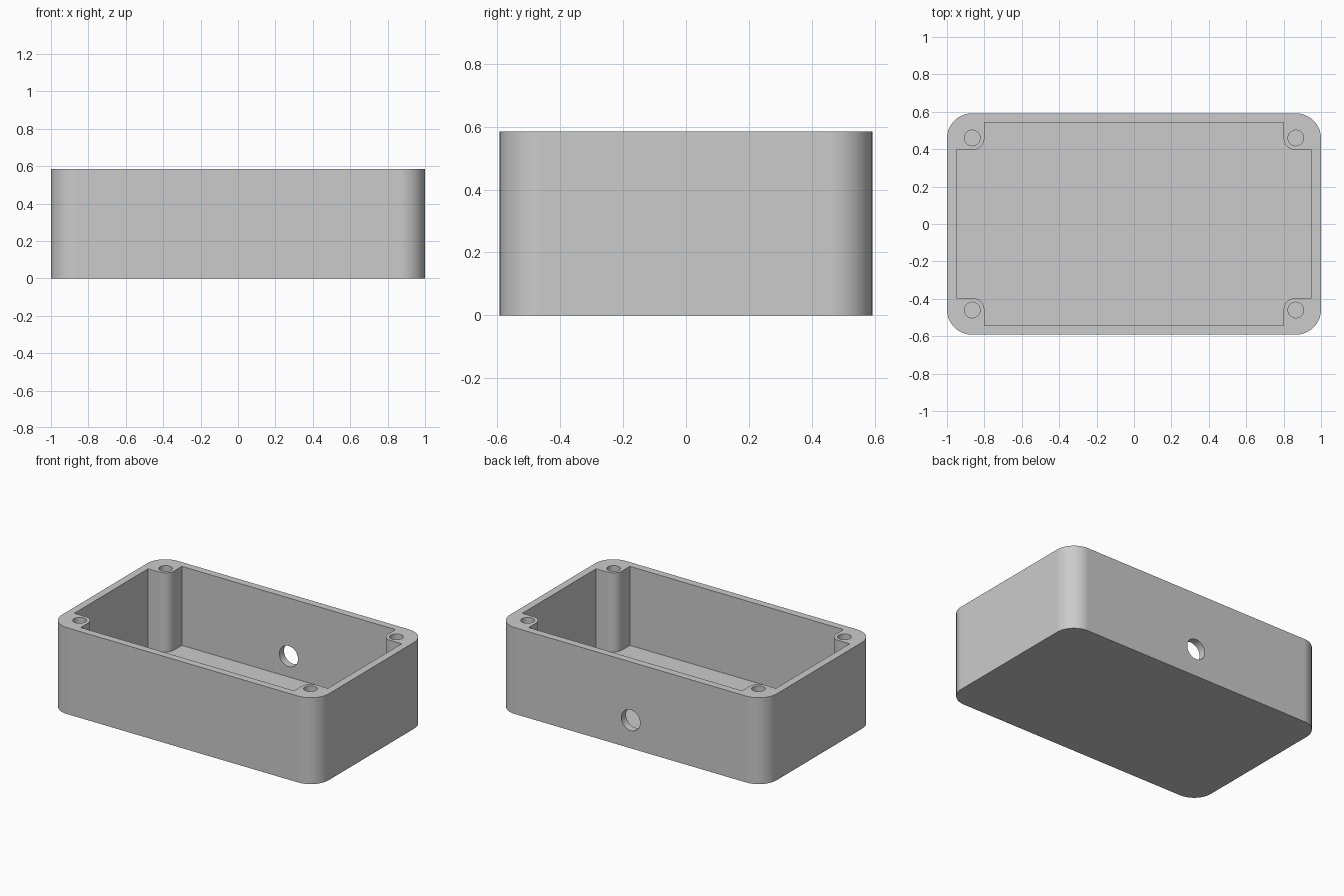
import bpy
import bmesh
from math import sin, cos, pi, radians

cube = bpy.data.objects.get("Cube")
if cube:
    bpy.data.objects.remove(cube, do_unlink=True)

HALF_X, HALF_Y, HEIGHT = 1.0, 0.592, 0.585
CORNER, WALL, FLOOR = 0.135, 0.05, 0.05
BOSS_X, BOSS_Y, BOSS_R, SCREW_R = 0.865, 0.46, 0.065, 0.042
PORT_R, PORT_Z = 0.07, 0.19

grey = bpy.data.materials.new("grey plastic")
grey.use_nodes = True
colour = (0.6, 0.6, 0.6, 1)
grey.diffuse_color = colour
grey.node_tree.nodes["Principled BSDF"].inputs["Base Color"].default_value = colour


def arc(cx, cy, r, start, end, steps=16):
    angles = [radians(start + (end - start) * i / steps) for i in range(steps + 1)]
    return [(cx + r * cos(a), cy + r * sin(a)) for a in angles]


def four_way(quarter):
    """Mirror a counter-clockwise +x +y quarter outline into a closed loop."""
    half = quarter + [(-x, y) for x, y in reversed(quarter)]
    return half + [(-x, -y) for x, y in half]


def prism(name, outline, low, high):
    bm = bmesh.new()
    face = bm.faces.new([bm.verts.new((x, y, low)) for x, y in outline])
    top = bmesh.ops.extrude_face_region(bm, geom=[face])["geom"]
    verts = [v for v in top if isinstance(v, bmesh.types.BMVert)]
    bmesh.ops.translate(bm, verts=verts, vec=(0, 0, high - low))
    bmesh.ops.recalc_face_normals(bm, faces=bm.faces)
    mesh = bpy.data.meshes.new(name)
    bm.to_mesh(mesh)
    bm.free()
    mesh.materials.append(grey)
    obj = bpy.data.objects.new(name, mesh)
    bpy.context.collection.objects.link(obj)
    return obj


# Outer block with rounded upright corners
box = prism("enclosure_box", four_way(
    arc(HALF_X - CORNER, HALF_Y - CORNER, CORNER, 0, 90)), 0, HEIGHT)

# Cavity that leaves the walls, floor and rounded corner bosses
cavity = four_way([(HALF_X - WALL, BOSS_Y - BOSS_R)]
                  + arc(BOSS_X, BOSS_Y, BOSS_R, 270, 180)
                  + [(BOSS_X - BOSS_R, HALF_Y - WALL)])
cutters = [prism("cavity_cutter", cavity, FLOOR, HEIGHT + 0.1)]

# Blind screw hole in each boss
for sx in (-1, 1):
    for sy in (-1, 1):
        ring = arc(sx * BOSS_X, sy * BOSS_Y, SCREW_R, 0, 360, 40)[:-1]
        cutters.append(prism("screw_hole_cutter", ring, FLOOR, HEIGHT + 0.1))

# Cable port through the back wall
port = prism("cable_port_cutter", arc(0, 0, PORT_R, 0, 360, 48)[:-1], -0.1, 0.1)
port.rotation_euler.x = pi / 2
port.location = (0, HALF_Y - WALL / 2, PORT_Z)
cutters.append(port)

# Cut everything and clean up
bpy.ops.object.select_all(action="DESELECT")
bpy.context.view_layer.objects.active = box
box.select_set(True)
for cutter in cutters:
    cutter.hide_render = True
    cut = box.modifiers.new("cut", "BOOLEAN")
    cut.operation = "DIFFERENCE"
    cut.solver = "EXACT"
    cut.object = cutter
    bpy.ops.object.modifier_apply(modifier=cut.name)
for cutter in cutters:
    bpy.data.objects.remove(cutter, do_unlink=True)

# Smooth curves, crisp edges, flat walls
bpy.ops.object.shade_smooth_by_angle(angle=radians(30))
weighted = box.modifiers.new("flat walls", "WEIGHTED_NORMAL")
weighted.keep_sharp = True
